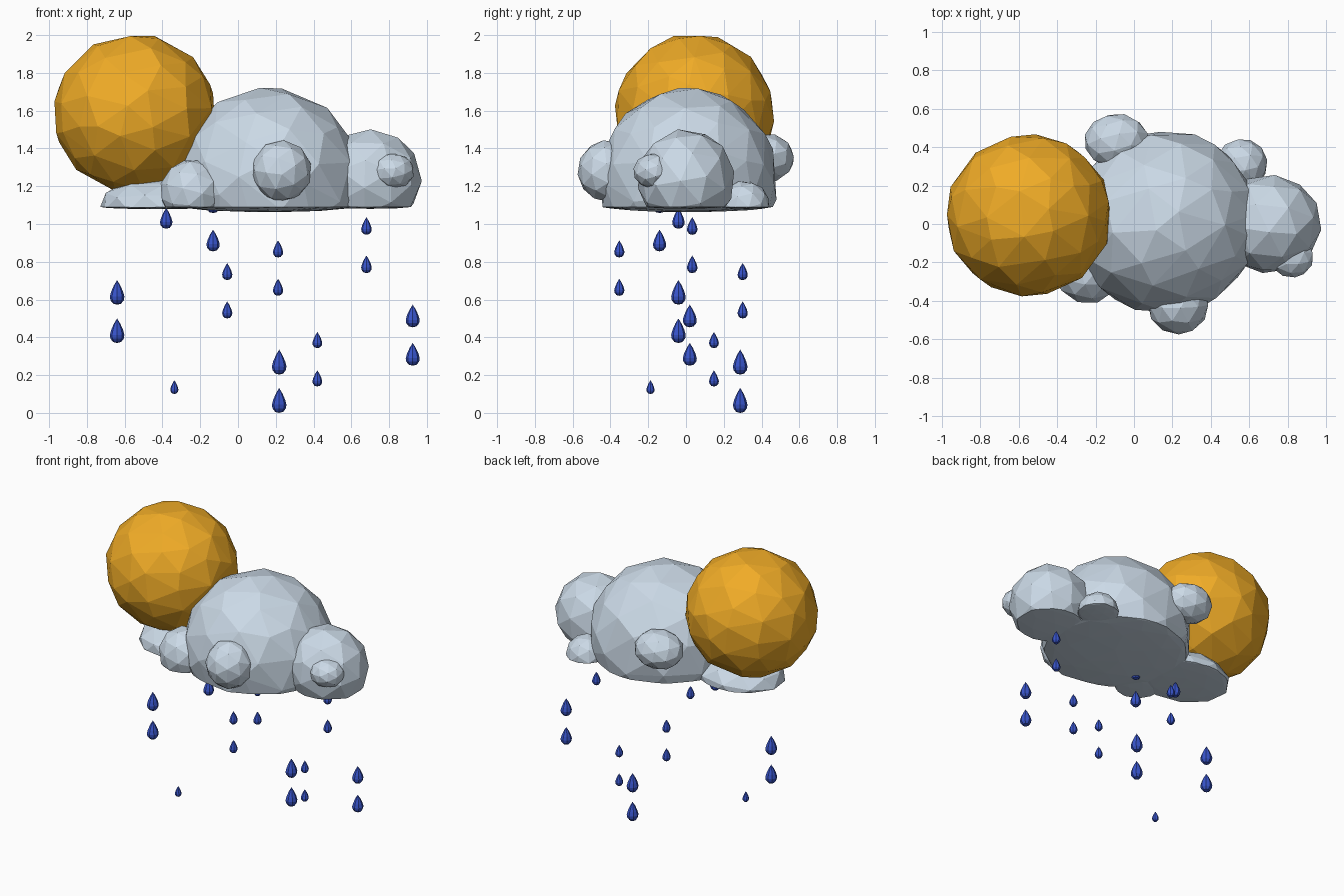
import bpy, bmesh, math
from mathutils import Vector, Euler, Matrix

if "Cube" in bpy.data.objects:
    bpy.data.objects.remove(bpy.data.objects["Cube"])


def material(name, rgb):
    m = bpy.data.materials.new(name)
    m.diffuse_color = (*rgb, 1)
    m.use_nodes = True
    m.node_tree.nodes["Principled BSDF"].inputs["Base Color"].default_value = m.diffuse_color
    return m


yellow = material("sun_yellow", (0.87, 0.41, 0.02))
pale = material("cloud_pale", (0.60, 0.70, 0.80))
blue = material("rain_blue", (0.04, 0.09, 0.60))


def add_object(name, bm, mat):
    mesh = bpy.data.meshes.new(name)
    bm.to_mesh(mesh)
    bm.free()
    mesh.materials.append(mat)
    ob = bpy.data.objects.new(name, mesh)
    bpy.context.collection.objects.link(ob)
    return ob


def apply_modifier(ob, kind, **settings):
    mod = ob.modifiers.new(kind.lower(), kind)
    for key, value in settings.items():
        setattr(mod, key, value)
    bpy.context.view_layer.objects.active = ob
    bpy.ops.object.modifier_apply(modifier=mod.name)


def faceted_ball(name, centre, radii, mat, turn, fine=False):
    bm = bmesh.new()
    bmesh.ops.create_icosphere(bm, subdivisions=3 if fine else 2, radius=1)
    bm.transform(Matrix.LocRotScale(Vector(centre), None, Vector(radii))
                 @ Euler((turn, turn * 0.7, turn * 1.3)).to_matrix().to_4x4())
    ob = add_object(name, bm, mat)
    if fine:
        apply_modifier(ob, 'DECIMATE', ratio=0.5)
    return ob


# Sun
faceted_ball("sun", (-0.547, 0.045, 1.585), (0.43, 0.42, 0.42), yellow, 0.4, True)

# Cloud: puffs merged into one body
cloud = faceted_ball("cloud", (0.16, 0.01, 1.235), (0.49, 0.475, 0.485), pale, 0.3, True)
puffs = [
    ((0.70, 0.00, 1.235), (0.275, 0.26, 0.27)),    # right
    ((-0.43, 0.00, 1.10), (0.305, 0.26, 0.15)),    # left, low under the sun
    ((-0.24, -0.25, 1.17), (0.175, 0.165, 0.175)),  # front left
    ((0.23, -0.42, 1.28), (0.16, 0.155, 0.165)),   # front
    ((0.82, -0.17, 1.28), (0.115, 0.11, 0.095)),   # front right
    ((0.56, 0.31, 1.10), (0.135, 0.135, 0.13)),    # back right
    ((-0.09, 0.43, 1.35), (0.17, 0.145, 0.13)),    # back left
]
for i, (centre, radii) in enumerate(puffs):
    puff = faceted_ball("puff", centre, radii, pale, 0.5 + i * 0.37)
    apply_modifier(cloud, 'BOOLEAN', operation='UNION', object=puff, solver='EXACT')
    bpy.data.objects.remove(puff)

# Squash the underside almost flat
bm = bmesh.new()
bm.from_mesh(cloud.data)
base = 1.09
bmesh.ops.bisect_plane(bm, geom=bm.verts[:] + bm.edges[:] + bm.faces[:],
                       plane_co=(0, 0, base), plane_no=(0, 0, 1))
for v in bm.verts:
    if v.co.z < base:
        v.co.z = base + (v.co.z - base) * 0.08
bm.to_mesh(cloud.data)
bm.free()


def raindrop(name, x, y, bottom, width, height):
    # Lathe a teardrop profile, given as (radius, height) fractions
    profile = [(0.55, 0.04), (0.92, 0.18), (1.0, 0.33), (0.82, 0.53), (0.45, 0.78)]
    sides = 8
    bm = bmesh.new()
    rings = [[bm.verts.new((x + r * width / 2 * math.cos(2 * math.pi * k / sides),
                            y + r * width / 2 * math.sin(2 * math.pi * k / sides),
                            bottom + h * height)) for k in range(sides)]
             for r, h in profile]
    low = bm.verts.new((x, y, bottom))
    tip = bm.verts.new((x, y, bottom + height))
    for k in range(sides):
        n = (k + 1) % sides
        bm.faces.new((low, rings[0][n], rings[0][k]))
        bm.faces.new((tip, rings[-1][k], rings[-1][n]))
        for a, b in zip(rings, rings[1:]):
            bm.faces.new((a[k], a[n], b[n], b[k]))
    add_object(name, bm, blue)


# Rain: x, y, lowest bottom, width, height, count stacked 0.2 apart
rain = [
    (-0.64, -0.04, 0.37, 0.077, 0.13, 2),
    (-0.38, -0.04, 0.975, 0.066, 0.11, 1),
    (-0.132, -0.14, 0.855, 0.07, 0.115, 2),
    (-0.057, 0.30, 0.50, 0.054, 0.09, 2),
    (0.212, -0.353, 0.62, 0.054, 0.09, 2),
    (0.218, 0.287, 0.0, 0.077, 0.132, 2),
    (0.42, 0.148, 0.14, 0.052, 0.085, 2),
    (0.68, 0.033, 0.74, 0.056, 0.093, 2),
    (0.925, 0.02, 0.25, 0.074, 0.12, 2),
    (-0.337, -0.188, 0.10, 0.043, 0.073, 1),
]
for x, y, bottom, width, height, count in rain:
    for i in range(count):
        raindrop("raindrop", x, y, bottom + 0.203 * i, width, height)
